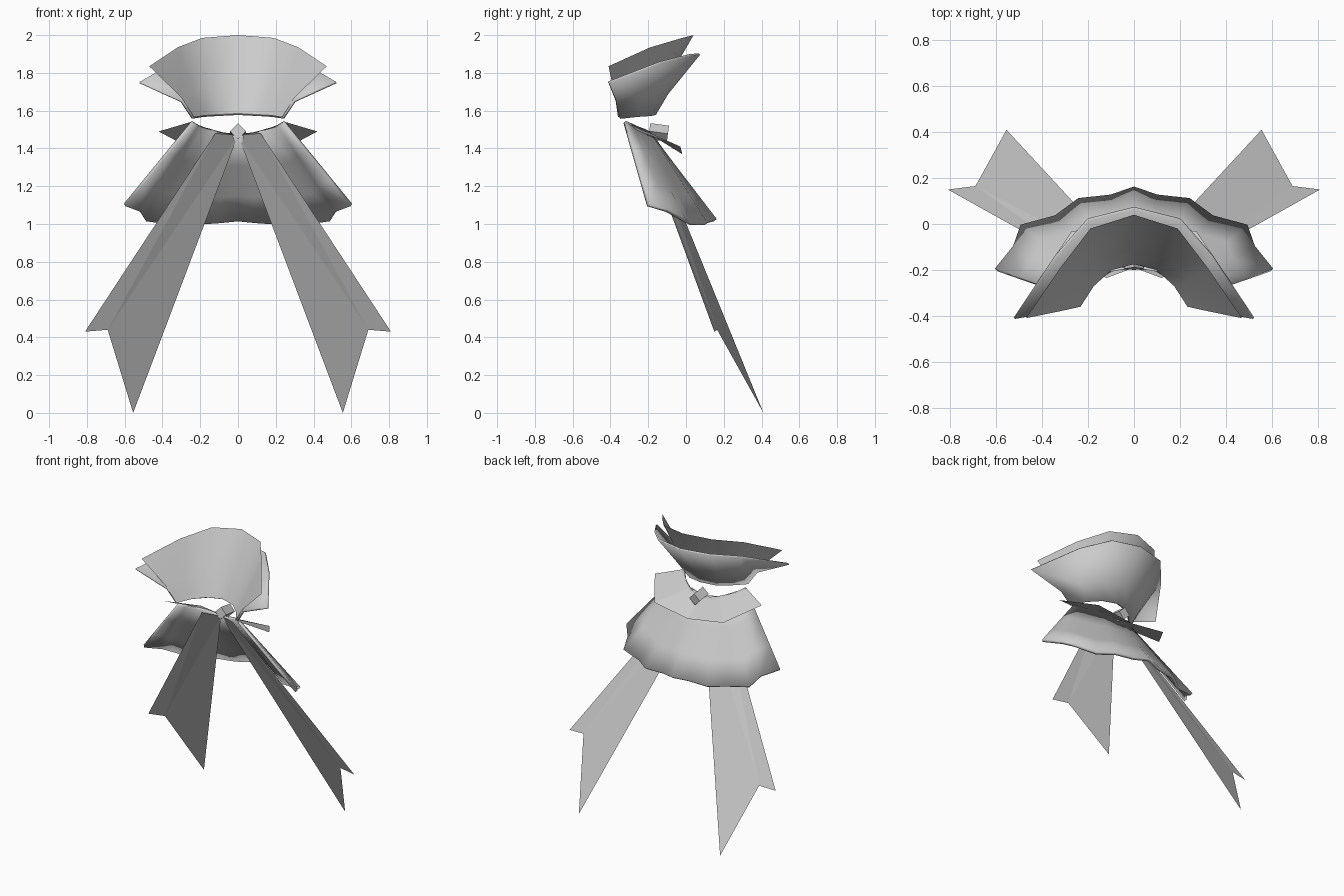
import bpy, bmesh, math
from mathutils import Vector, Matrix

if "Cube" in bpy.data.objects:
    bpy.data.objects.remove(bpy.data.objects["Cube"])


def finish(name, bm, smooth=True, thick=0.0):
    bmesh.ops.remove_doubles(bm, verts=bm.verts[:], dist=0.0005)
    bmesh.ops.recalc_face_normals(bm, faces=bm.faces[:])
    me = bpy.data.meshes.new(name)
    bm.to_mesh(me)
    bm.free()
    ob = bpy.data.objects.new(name, me)
    bpy.context.collection.objects.link(ob)
    if thick:
        m = ob.modifiers.new("Thickness", 'SOLIDIFY')
        m.thickness = thick
        m.offset = 0
    if smooth:
        bpy.ops.object.select_all(action='DESELECT')
        ob.select_set(True)
        bpy.context.view_layer.objects.active = ob
        bpy.ops.object.shade_smooth_by_angle(angle=math.radians(40))
    return ob


def sheet(name, rows, smooth=True, thick=0.0):
    """Loft half-rows (centre outwards) and mirror them across x."""
    bm = bmesh.new()
    grid = []
    for r in rows:
        full = [(-x, y, z) for x, y, z in r[:0:-1]] + list(r)
        grid.append([bm.verts.new(p) for p in full])
    for a, b in zip(grid, grid[1:]):
        for i in range(len(a) - 1):
            bm.faces.new((a[i], a[i + 1], b[i + 1], b[i]))
    return finish(name, bm, smooth, thick)


def mix(a, b, t):
    return [tuple(Vector(p).lerp(Vector(q), t)) for p, q in zip(a, b)]


# Standing collar: two flared layers sharing a neckline
neck = [(0, -.165, 1.58), (.1, -.19, 1.575), (.18, -.26, 1.57), (.24, -.35, 1.56)]
sheet("collar_outer", [
    neck,
    [(0, -.10, 1.69), (.16, -.14, 1.685), (.25, -.24, 1.67), (.30, -.37, 1.65)],
    [(0, .07, 1.90), (.2, .02, 1.895), (.34, -.14, 1.855), (.52, -.41, 1.75)],
], thick=0.012)
sheet("collar_inner", [
    [(x * .97, y - .01, z + .005) for x, y, z in neck],
    [(0, -.11, 1.74), (.16, -.15, 1.735), (.24, -.25, 1.71), (.30, -.375, 1.67)],
    [(0, .04, 2.0), (.19, -.02, 1.985), (.32, -.19, 1.935), (.47, -.41, 1.835)],
])

# Shoulder cape with a zigzag hem
cape_top = [(0, -.19, 1.47), (.06, -.19, 1.475), (.1, -.2, 1.485), (.15, -.23, 1.5),
            (.19, -.26, 1.51), (.215, -.29, 1.525), (.24, -.325, 1.54)]
cape_hem = [(0, .155, 1.02), (.1, .12, 1.01), (.24, .105, 1.0), (.34, .03, 1.0),
            (.49, -.01, 1.02), (.52, -.1, 1.07), (.6, -.2, 1.1)]
sheet("shoulder_cape", [cape_top, mix(cape_top, cape_hem, .35),
                        mix(cape_top, cape_hem, .7), cape_hem], thick=0.02)

# Flat collar lying over the cape
sheet("flat_collar", [
    [(0, -.19, 1.475), (.12, -.21, 1.49), (.25, -.32, 1.54)],
    [(0, -.02, 1.37), (.27, -.03, 1.41), (.42, -.25, 1.49)],
], smooth=False)

# Ribbon tails with notched ends
for side, name in ((1, "ribbon_tail_right"), (-1, "ribbon_tail_left")):
    bm = bmesh.new()
    v = [bm.verts.new((side * x, y, z)) for x, y, z in
         [(0, -.19, 1.47), (.12, -.235, 1.48), (.81, .15, .43), (.69, .165, .44), (.555, .41, 0)]]
    bm.faces.new((v[0], v[1], v[3]))
    bm.faces.new((v[1], v[2], v[3]))
    bm.faces.new((v[0], v[3], v[4]))
    finish(name, bm, False)

# Small knot at the nape
bm = bmesh.new()
bmesh.ops.create_cube(bm, size=1, matrix=Matrix.Translation((0, -.145, 1.485))
                      @ Matrix.Rotation(math.radians(-8), 4, 'X')
                      @ Matrix.Rotation(math.radians(45), 4, 'Y')
                      @ Matrix.Diagonal((.06, .1, .06, 1)))
finish("nape_knot", bm, False)
